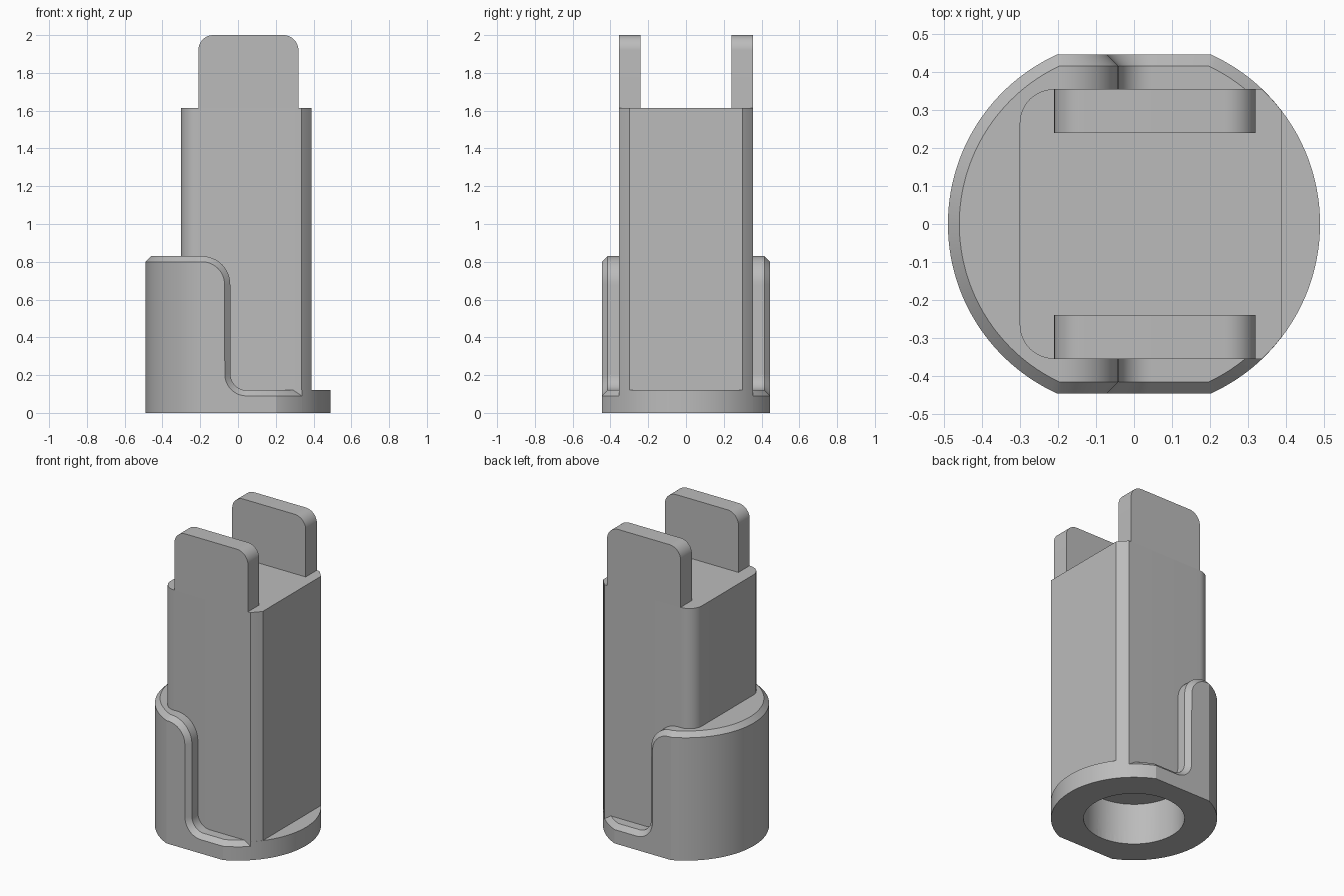
import bpy, bmesh
from math import pi, sin, cos, asin, sqrt, radians

cube = bpy.data.objects.get("Cube")
if cube:
    bpy.data.objects.remove(cube, do_unlink=True)

R, FLAT, BEV = 0.49, 0.446, 0.03      # collar radius, flat side, chamfer
TOP, STEP, CORE_Y = 0.83, 0.12, 0.355  # collar top, base top, core half width
SHOULDER = 1.613

grey = bpy.data.materials.new("light_grey")
grey.use_nodes = True
colour = (0.5, 0.5, 0.5, 1)
grey.diffuse_color = colour
grey.node_tree.nodes["Principled BSDF"].inputs["Base Color"].default_value = colour


def finish(name, bm):
    bmesh.ops.remove_doubles(bm, verts=bm.verts, dist=1e-5)
    bmesh.ops.recalc_face_normals(bm, faces=bm.faces)
    mesh = bpy.data.meshes.new(name)
    bm.to_mesh(mesh)
    bm.free()
    mesh.materials.append(grey)
    obj = bpy.data.objects.new(name, mesh)
    bpy.context.collection.objects.link(obj)
    return obj


def arc(cx, cy, r, a0, a1, n=12):
    return [(cx + r * cos(a0 + (a1 - a0) * i / n),
             cy + r * sin(a0 + (a1 - a0) * i / n)) for i in range(n + 1)]


def prism(name, outline, place, lo, hi):
    """Extrude an outline between lo and hi; place maps (u, v, depth) to xyz."""
    bm = bmesh.new()
    ends = [[bm.verts.new(place(u, v, d)) for u, v in outline] for d in (lo, hi)]
    for ring in ends:
        bm.faces.new(ring)
    n = len(outline)
    for i in range(n):
        j = (i + 1) % n
        bm.faces.new((ends[0][i], ends[0][j], ends[1][j], ends[1][i]))
    return finish(name, bm)


def upright(u, v, d):
    return (u, v, d)


def sideways(u, v, d):
    return (u, d, v)


# Stepped collar: stations of (outer edge point, inner edge point)
def ring_part(a_out, b_out, a_in, b_in, z, n):
    outer = arc(0, 0, R, a_out, b_out, n)
    inner = arc(0, 0, R - BEV, a_in, b_in, n)
    return [((*p, z - BEV), (*q, z)) for p, q in zip(outer, inner)]


def side_part(cx, cz, r, a0, a1, offset):
    outer, inner = arc(cx, cz, r + offset, a0, a1), arc(cx, cz, r, a0, a1)
    return [((p[0], FLAT, p[1]), (q[0], FLAT - BEV, q[1]))
            for p, q in zip(outer, inner)]


edge_out, edge_in = asin(FLAT / R), asin((FLAT - BEV) / (R - BEV))
core_out, core_in = asin(CORE_Y / R), asin(CORE_Y / (R - BEV))
stations = ring_part(pi, pi - edge_out, pi, pi - edge_in, TOP, 32)
stations += side_part(-0.191, TOP - 0.15, 0.15, pi / 2, 0, -BEV)
stations += side_part(0.045, STEP + 0.085, 0.085, pi, 1.5 * pi, BEV)
stations += ring_part(edge_out, core_out, edge_in, core_in, STEP, 10)
stations += [((*p, STEP), (*p, STEP)) for p in arc(0, 0, R, core_out, 0, 16)]

bm = bmesh.new()
for side in (-1, 1):
    rows = []
    for (xo, yo, zo), (xi, yi, zi) in stations:
        rows.append([(xo, 0, 0), (xo, side * yo, 0), (xo, side * yo, zo),
                     (xi, side * yi, zi), (xi, 0, zi)])
    for a, b in zip(rows, rows[1:]):
        for k in range(4):
            corners = []
            for p in (a[k], b[k], b[k + 1], a[k + 1]):
                if all(sum((s - t) ** 2 for s, t in zip(p, q)) > 1e-10 for q in corners):
                    corners.append(p)
            if len(corners) > 2:
                bm.faces.new([bm.verts.new(p) for p in corners])
collar = finish("collar", bm)

# Core block: rounded at one end, trimmed by the collar circle at the other
r_core = R - 0.0005
x_right = 0.388
corner_lo, corner_hi = asin(sqrt(r_core ** 2 - x_right ** 2) / r_core), asin(CORE_Y / r_core)
half = arc(0, 0, r_core, corner_lo, corner_hi, 6)
half += arc(-0.211, CORE_Y - 0.09, 0.09, pi / 2, pi)
outline = half + [(x, -y) for x, y in reversed(half)]
core = prism("core_block", outline, upright, 0.05, SHOULDER)

# Pair of rounded tabs
tab = [(-0.21, SHOULDER), (0.32, SHOULDER)]
tab += arc(0.24, 1.92, 0.08, 0, pi / 2) + arc(-0.13, 1.92, 0.08, pi / 2, pi)
tabs = [prism("front_tab", tab, sideways, -CORE_Y, -0.24),
        prism("back_tab", tab, sideways, 0.24, CORE_Y)]

# Blind round socket in the underside
socket = prism("socket_cutter", arc(0, 0, 0.298, 0, 2 * pi, 64)[:-1], upright, -0.1, 0.27)
socket.hide_render = True
for obj in (collar, core):
    cut = obj.modifiers.new("socket", 'BOOLEAN')
    cut.operation, cut.solver, cut.object = 'DIFFERENCE', 'EXACT', socket
    bpy.context.view_layer.objects.active = obj
    bpy.ops.object.modifier_apply(modifier=cut.name)
bpy.data.objects.remove(socket, do_unlink=True)

# Smooth curved walls, sharp corners
bpy.ops.object.select_all(action='DESELECT')
for obj in (collar, core, *tabs):
    obj.select_set(True)
bpy.context.view_layer.objects.active = collar
bpy.ops.object.shade_smooth_by_angle(angle=radians(25))
